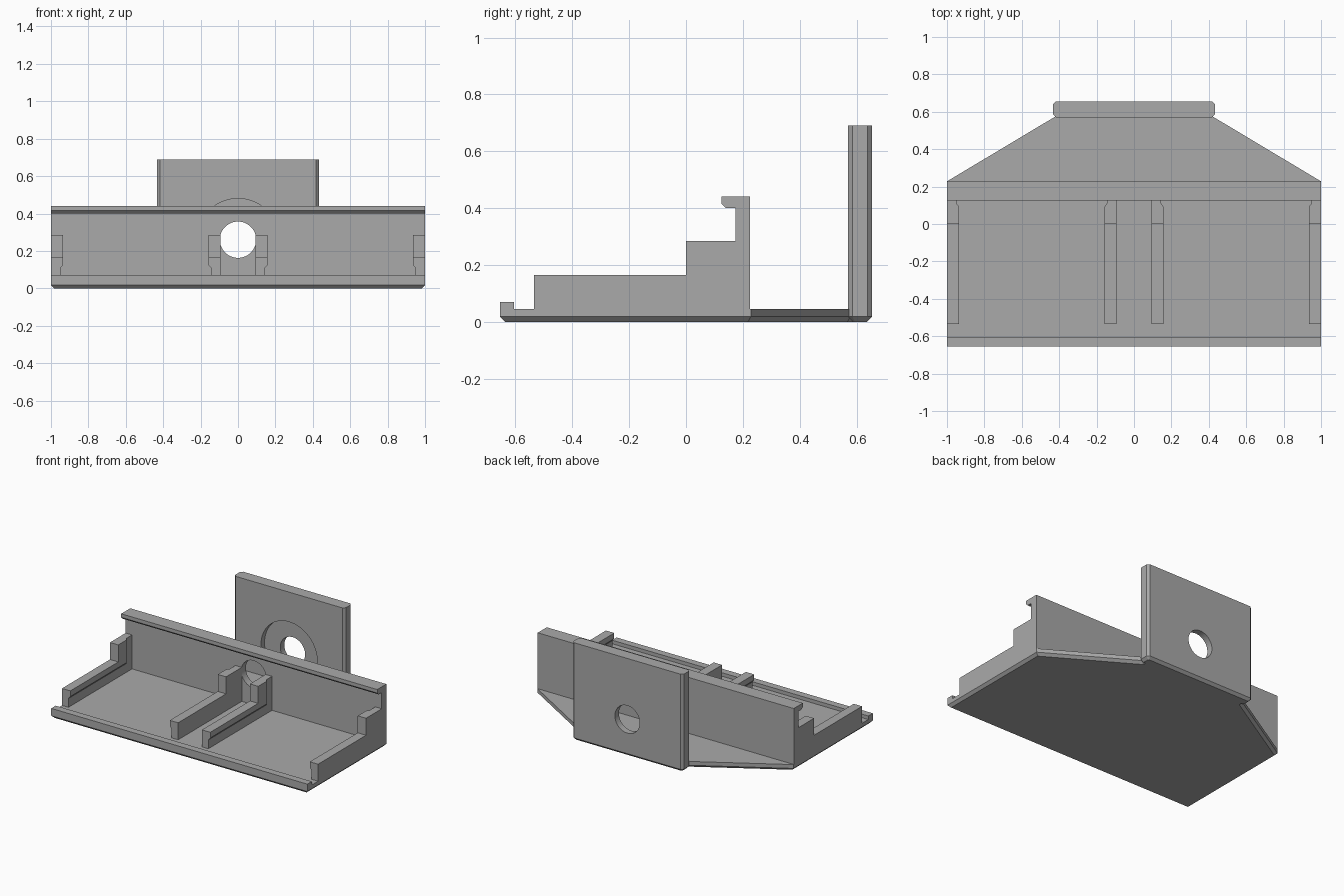
import bpy
import bmesh
import math
from mathutils import Vector

default = bpy.data.objects.get("Cube")
if default:
    bpy.data.objects.remove(default, do_unlink=True)

grey = bpy.data.materials.new("plain grey")
grey.use_nodes = True
COLOUR = (0.4, 0.4, 0.4, 1)
grey.diffuse_color = COLOUR
grey.node_tree.nodes["Principled BSDF"].inputs["Base Color"].default_value = COLOUR

FLOOR_TOP = 0.045
CHAMFER = 0.018
HOLE_Z = 0.26


def loft(name, rings):
    """Closed solid through rings of 3D points with equal counts."""
    bm = bmesh.new()
    loops = [[bm.verts.new(p) for p in ring] for ring in rings]
    for a, b in zip(loops, loops[1:]):
        for i in range(len(a)):
            j = (i + 1) % len(a)
            bm.faces.new((a[i], a[j], b[j], b[i]))
    bm.faces.new(loops[0])
    bm.faces.new(loops[-1])
    bmesh.ops.recalc_face_normals(bm, faces=bm.faces)
    mesh = bpy.data.meshes.new(name)
    bm.to_mesh(mesh)
    bm.free()
    mesh.materials.append(grey)
    obj = bpy.data.objects.new(name, mesh)
    bpy.context.collection.objects.link(obj)
    return obj


def inset(outline, d):
    """Move every edge of a counter-clockwise convex outline inwards by d."""
    pts = [Vector(p) for p in outline]
    result = []
    for i, p in enumerate(pts):
        e1 = (p - pts[i - 1]).normalized()
        e2 = (pts[(i + 1) % len(pts)] - p).normalized()
        n1, n2 = Vector((-e1.y, e1.x)), Vector((-e2.y, e2.x))
        result.append(p + (n1 + n2) * d / (1 + n1.dot(n2)))
    return result


def chamfered_slab(name, outline, top):
    small = inset(outline, CHAMFER)
    levels = ((small, 0), (outline, CHAMFER), (outline, top))
    return loft(name, [[(x, y, z) for x, y in ring] for ring, z in levels])


def extrude_x(name, profile, x0, x1):
    return loft(name, [[(x, y, z) for y, z in profile] for x in (x0, x1)])


def drill(obj, radius, y0, y1):
    """Cut a round hole along y."""
    angles = [math.tau * i / 64 for i in range(64)]
    cutter = loft("hole_cutter", [[(radius * math.cos(a), y, HOLE_Z + radius * math.sin(a))
                                   for a in angles] for y in (y0, y1)])
    cutter.hide_render = True
    mod = obj.modifiers.new("hole", 'BOOLEAN')
    mod.operation = 'DIFFERENCE'
    mod.solver = 'EXACT'
    mod.object = cutter
    bpy.ops.object.select_all(action='DESELECT')
    bpy.context.view_layer.objects.active = obj
    obj.select_set(True)
    bpy.ops.object.modifier_apply(modifier=mod.name)
    bpy.data.objects.remove(cutter, do_unlink=True)
    bpy.ops.object.shade_smooth_by_angle(angle=math.radians(20))


# Floor with tapered tail and chamfered underside
right_half = [(1, -0.655), (1, 0.228), (0.415, 0.578), (0.415, 0.61)]
chamfered_slab("floor", right_half + [(-x, y) for x, y in reversed(right_half)], FLOOR_TOP)

# Low lip along the front edge
extrude_x("front_lip", [(-0.655, FLOOR_TOP), (-0.605, FLOOR_TOP),
                        (-0.605, 0.07), (-0.655, 0.07)], -1, 1)

# Wall with overhanging hook and a round opening
wall = extrude_x("hooked_wall", [(0.175, FLOOR_TOP), (0.226, FLOOR_TOP), (0.226, 0.44),
                                 (0.125, 0.44), (0.125, 0.415), (0.14, 0.4),
                                 (0.175, 0.4)], -1, 1)
drill(wall, 0.097, 0.1, 0.3)

# Upright back plate with chamfered corners, round recess and hole
c = 0.016
plate_half = [(0.433 - c, 0.57), (0.433, 0.57 + c), (0.433, 0.655 - c), (0.433 - c, 0.655)]
plate = chamfered_slab("back_plate",
                       plate_half + [(-x, y) for x, y in reversed(plate_half)], 0.69)
drill(plate, 0.22, 0.5, 0.61)
drill(plate, 0.097, 0.5, 0.7)


# Stepped ribs: a thin web plus an overhanging, undercut edge
def stepped(bottom, back, base_back):
    return [(-0.535, bottom), (base_back, bottom), (back, 0.285),
            (0, 0.285), (0, 0.165), (-0.535, 0.165)]


web = stepped(FLOOR_TOP, 0.175, 0.175)
root = stepped(0.107, 0.112, 0.112)
edge = stepped(0.125, 0.092, 0.092)


def rib(name, x_flat, x_web, x_edge):
    extrude_x(name + "_web", web, x_flat, x_web)
    loft(name + "_edge", [[(x, y, z) for y, z in ring]
                          for x, ring in ((x_web, root), (x_edge, edge))])


for side, s in (("left", 1), ("right", -1)):
    rib(side + "_outer_rib", s * 1.0, s * 0.95, s * 0.935)
    rib(side + "_inner_rib", s * 0.093, s * 0.143, s * 0.158)
